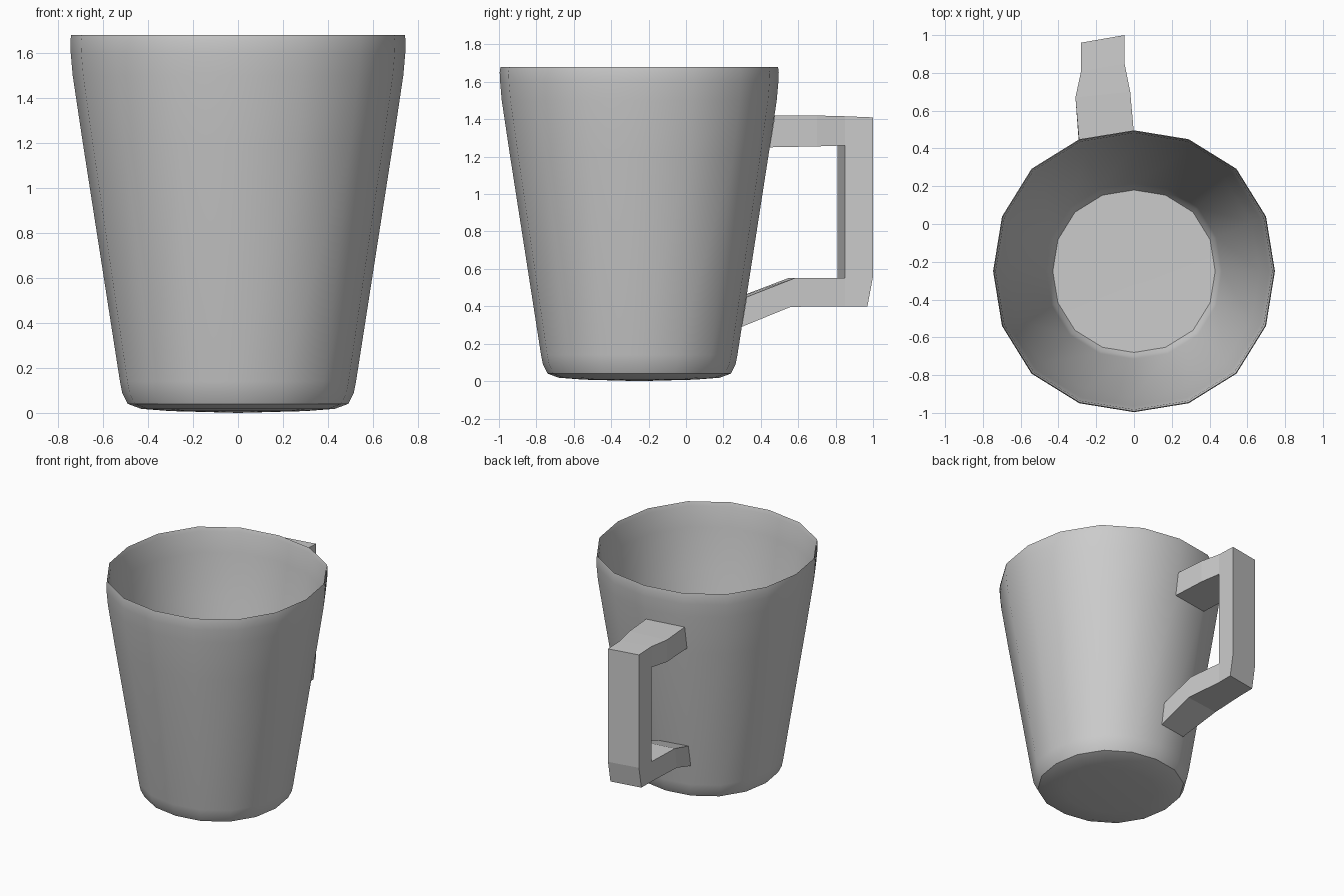
import bpy, bmesh, math

if "Cube" in bpy.data.objects:
    bpy.data.objects.remove(bpy.data.objects["Cube"])

SIDES, CY = 16, -0.25


def make_object(name, bm):
    bmesh.ops.remove_doubles(bm, verts=bm.verts, dist=0.0005)
    bmesh.ops.recalc_face_normals(bm, faces=bm.faces)
    me = bpy.data.meshes.new(name)
    bm.to_mesh(me)
    bm.free()
    ob = bpy.data.objects.new(name, me)
    bpy.context.collection.objects.link(ob)
    return ob


# Cup: closed wall profile (radius, z) from underside, up the outside, down the inside
profile = [(0, 0.0), (0.30, 0.008), (0.43, 0.018), (0.49, 0.04), (0.515, 0.09),
           (0.525, 0.14), (0.69, 1.2), (0.735, 1.5), (0.744, 1.6), (0.746, 1.65),
           (0.742, 1.68), (0.732, 1.65), (0.715, 1.5), (0.665, 1.2),
           (0.465, 0.16), (0.452, 0.12), (0.43, 0.085), (0, 0.08)]
bm = bmesh.new()
pts = [bm.verts.new((r, 0, z)) for r, z in profile]
edges = [bm.edges.new(p) for p in zip(pts, pts[1:])]
bmesh.ops.spin(bm, geom=pts + edges, cent=(0, 0, 0), axis=(0, 0, 1),
               angle=math.tau, steps=SIDES)
# The cup is slightly squared: diagonals bulge outward
for v in bm.verts:
    bulge = 1 + 0.028 * math.sin(2 * math.atan2(v.co.y, v.co.x)) ** 2
    v.co.x *= bulge
    v.co.y *= bulge
bmesh.ops.translate(bm, verts=bm.verts, vec=(0, CY, 0))
cup = make_object("cup_body", bm)
bpy.context.view_layer.objects.active = cup
cup.select_set(True)
bpy.ops.object.shade_smooth_by_angle(angle=math.radians(35))


# Handle: bridge of sections, each (x right, x left, left y shift, outer (y, z), inner (y, z))
sections = [
    (0.0, -0.29, -0.045, (0.475, 1.42), (0.447, 1.25)),
    (-0.02, -0.31, -0.03, (0.70, 1.42), (0.70, 1.255)),
    (-0.05, -0.28, -0.04, (0.85, 1.416), (0.85, 1.26)),
    (-0.05, -0.28, -0.04, (1.00, 1.41), (0.85, 1.26)),
    (-0.05, -0.28, -0.04, (1.00, 0.56), (0.85, 0.55)),
    (-0.05, -0.28, -0.04, (0.97, 0.40), (0.85, 0.55)),
    (-0.05, -0.28, -0.04, (0.85, 0.40), (0.85, 0.55)),
    (-0.02, -0.29, -0.035, (0.56, 0.397), (0.58, 0.55)),
    (0.0, -0.22, -0.042, (0.298, 0.29), (0.325, 0.45)),
]
bm = bmesh.new()
rings = []
for xr, xl, dy, (yo, zo), (yi, zi) in sections:
    corners = [(xr, yo, zo), (xr, yi, zi), (xl, yi + dy, zi), (xl, yo + dy, zo)]
    rings.append([bm.verts.new(c) for c in corners])
for a, b in zip(rings, rings[1:]):
    for i in range(4):
        j = (i + 1) % 4
        bm.faces.new((a[i], a[j], b[j], b[i]))
make_object("handle", bm)
